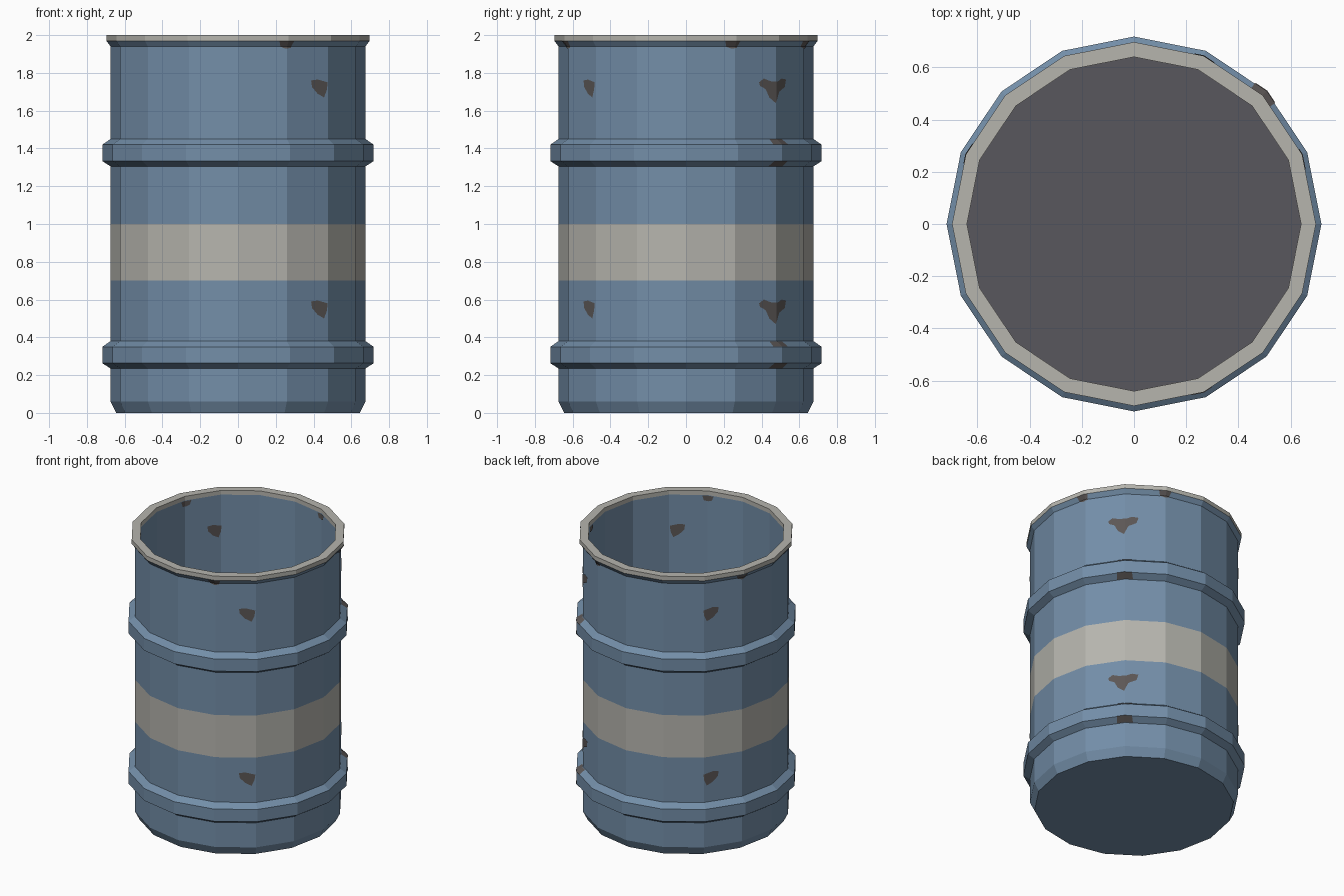
import bpy, bmesh, math
from mathutils import Vector

if "Cube" in bpy.data.objects:
    bpy.data.objects.remove(bpy.data.objects["Cube"])

SIDES = 16
STEP = 2 * math.pi / SIDES


def material(name, srgb):
    m = bpy.data.materials.new(name)
    lin = [(c / 255 / 12.92) if c < 10 else ((c / 255 + 0.055) / 1.055) ** 2.4 for c in srgb]
    m.diffuse_color = (*lin, 1)
    m.use_nodes = True
    m.node_tree.nodes["Principled BSDF"].inputs["Base Color"].default_value = m.diffuse_color
    return m


BLUE = material("blue_paint", (115, 142, 168))
CREAM = material("pale_grey_paint", (182, 181, 174))
DARK = material("dark_metal", (89, 87, 93))
RUST = material("rust_brown", (92, 87, 86))


def add_object(name, bm, mats):
    me = bpy.data.meshes.new(name)
    bm.to_mesh(me)
    bm.free()
    for m in mats:
        me.materials.append(m)
    ob = bpy.data.objects.new(name, me)
    bpy.context.collection.objects.link(ob)
    return ob


def hoop(z):
    return [(0.675, z), (0.718, z + 0.028), (0.718, z + 0.115), (0.675, z + 0.145)]


# Outer and inner wall profiles (radius, height)
OUTER = ([(0.645, 0), (0.675, 0.06)] + hoop(0.235) + [(0.675, 0.70), (0.675, 1.0)]
         + hoop(1.305) + [(0.675, 1.94), (0.697, 1.97), (0.697, 2.0)])
INNER = [(0.64, 2.0), (0.64, 1.97), (0.64, 1.0), (0.64, 0.70), (0.64, 0.05)]

# Barrel shell: revolve the profile, colour by height
bm = bmesh.new()
rings = [[bm.verts.new((r * math.cos(i * STEP), r * math.sin(i * STEP), z)) for i in range(SIDES)]
         for r, z in OUTER + INNER]
for a, b in zip(rings, rings[1:]):
    for i in range(SIDES):
        j = (i + 1) % SIDES
        f = bm.faces.new((a[i], a[j], b[j], b[i]))
        z = f.calc_center_median().z
        f.material_index = 1 if z > 1.975 or 0.7 < z < 1.0 else 0
bm.faces.new(rings[0][::-1])
floor = bm.faces.new(rings[-1])
floor.material_index = 2
add_object("barrel", bm, [BLUE, CREAM, DARK])


def radius_at(z):
    for (r0, z0), (r1, z1) in zip(OUTER, OUTER[1:]):
        if z0 <= z <= z1 and z1 > z0:
            return r0 + (r1 - r0) * (z - z0) / (z1 - z0)
    return 0.697


def rust_patch(name, angle, height, outline, inside=False):
    """Thin flake: cut a flat outline at the facet corners, then wrap it on the wall."""
    bm = bmesh.new()
    step = 360 / SIDES
    bm.faces.new([bm.verts.new((angle + a, height + z, 0)) for a, z in outline])
    bmesh.ops.triangulate(bm, faces=bm.faces[:])
    cuts = [((k * step, 0, 0), (1, 0, 0)) for k in range(-SIDES, SIDES)]
    cuts += [((0, z, 0), (0, 1, 0)) for _, z in OUTER]
    for co, no in cuts:
        bmesh.ops.bisect_plane(bm, geom=bm.verts[:] + bm.edges[:] + bm.faces[:],
                               plane_co=co, plane_no=no, dist=1e-5)
    for v in bm.verts:
        a, z = v.co.x, v.co.y
        r = 0.64 - 0.004 if inside else radius_at(z) + 0.004
        k = math.floor(a / step)
        p, q = (Vector((math.cos(t * STEP), math.sin(t * STEP), 0)) for t in (k, k + 1))
        v.co = p.lerp(q, a / step - k) * r + Vector((0, 0, z))
    for f in bm.faces:
        f.normal_update()
        c = f.calc_center_median()
        out = f.normal.x * c.x + f.normal.y * c.y > 0
        if out == inside:
            f.normal_flip()
    add_object(name, bm, [RUST])


HEART = [(-8.5, .03), (-6, .05), (-2, .035), (2, .035), (5, .05), (8.5, .045), (7.5, .005),
         (3, -.02), (.5, -.08), (-3, -.05), (-5, -.005), (-8, .01)][::-1]
CHIP = [(-4.5, .04), (-1, .045), (4.5, .03), (4, -.01), (2.5, -.05), (-1, -.03), (-4, .005)][::-1]
CHIP_MIRROR = [(-a, z) for a, z in CHIP][::-1]
RIM = [(-3.5, .018), (-2.5, -.012), (0, -.022), (2.5, -.017), (3.5, .018)]
SLOPE = [(-4.5, -.014), (4.5, -.014), (4, .014), (-4, .014)]

# Rust on the walls, showing on both sides of the sheet
for inside in (False, True):
    side = "inner" if inside else "outer"
    for z in (1.72, 0.55):
        rust_patch(side + "_rust_heart", 44, z, HEART, inside)
        rust_patch(side + "_rust_chip", -50, z, CHIP, inside)
        rust_patch(side + "_rust_chip", 139, z, CHIP_MIRROR, inside)
    for a in (-68, 21, 67, 157):
        rust_patch(side + "_rim_rust", a, 1.95, RIM, inside)

# Rust on the sloping edges of the hoops
for z in (0.249, 0.365, 1.319, 1.435):
    rust_patch("hoop_rust", 45, z, SLOPE)
